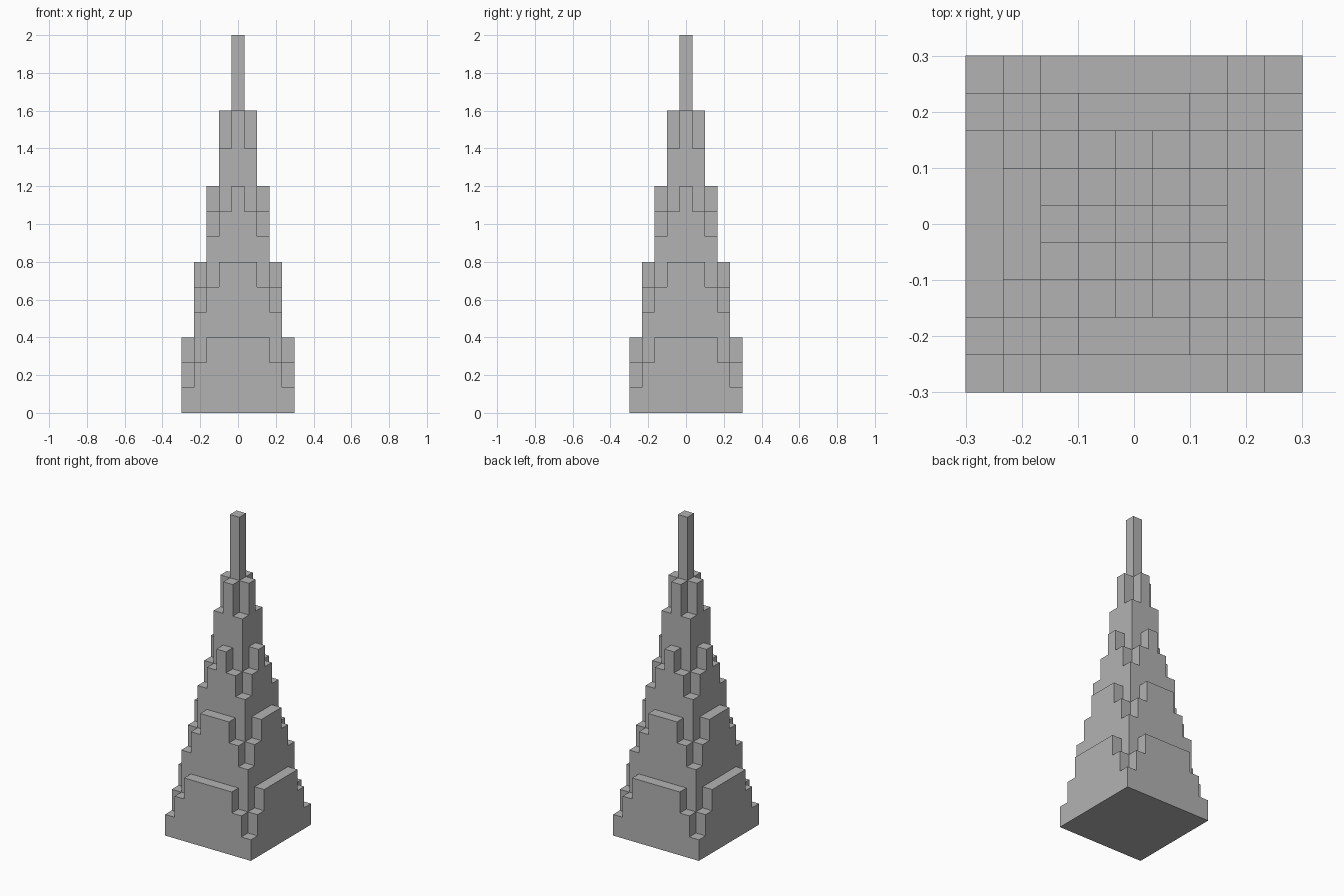
import bpy
import bmesh

cube = bpy.data.objects.get("Cube")
if cube:
    bpy.data.objects.remove(cube, do_unlink=True)

CELL = 2 / 30      # width of one grid cell
TIER = 0.4         # height of one tier
RINGS = 4          # square rings of cells around the spire
LEVELS = sorted([k * TIER / 3 for k in range(13)] + [3.5 * TIER, 5 * TIER])


def column_top(i, j):
    """Height of the column at cell i, j: each ring is a tier with notched corners."""
    outer, inner = max(abs(i), abs(j)), min(abs(i), abs(j))
    top = (RINGS + 1 - outer) * TIER
    if outer > RINGS:
        return 0
    if outer == 1 and inner == 1:
        return top - TIER / 2
    if outer > 1:
        top -= max(0, inner - outer + 2) * TIER / 3
    return top


def add_face(bm, corners):
    bm.faces.new([bm.verts.new(c) for c in corners])


bm = bmesh.new()
cells = range(-RINGS, RINGS + 1)
for i in cells:
    for j in cells:
        x0, x1 = (i - 0.5) * CELL, (i + 0.5) * CELL
        y0, y1 = (j - 0.5) * CELL, (j + 0.5) * CELL
        corners = [(x0, y0), (x1, y0), (x1, y1), (x0, y1)]
        top = column_top(i, j)

        # Top of the column and its share of the base
        add_face(bm, [(x, y, top) for x, y in corners])
        add_face(bm, [(x, y, 0) for x, y in reversed(corners)])

        # Walls above each lower neighbour
        for side, (di, dj) in enumerate([(0, -1), (1, 0), (0, 1), (-1, 0)]):
            low = column_top(i + di, j + dj)
            a, b = corners[side], corners[(side + 1) % 4]
            for z0, z1 in zip(LEVELS, LEVELS[1:]):
                if z0 > low - 0.001 and z1 < top + 0.001:
                    add_face(bm, [(*a, z0), (*b, z0), (*b, z1), (*a, z1)])

# Join the skin and merge flat areas
bmesh.ops.remove_doubles(bm, verts=bm.verts, dist=0.001)
bmesh.ops.dissolve_limit(bm, angle_limit=0.02, verts=bm.verts, edges=bm.edges)

mesh = bpy.data.meshes.new("stepped_tower")
bm.to_mesh(mesh)
bm.free()
tower = bpy.data.objects.new("stepped_tower", mesh)
bpy.context.collection.objects.link(tower)

# Plain grey stone
grey = bpy.data.materials.new("grey_stone")
grey.use_nodes = True
colour = (0.45, 0.45, 0.45, 1)
grey.diffuse_color = colour
grey.node_tree.nodes["Principled BSDF"].inputs["Base Color"].default_value = colour
mesh.materials.append(grey)
